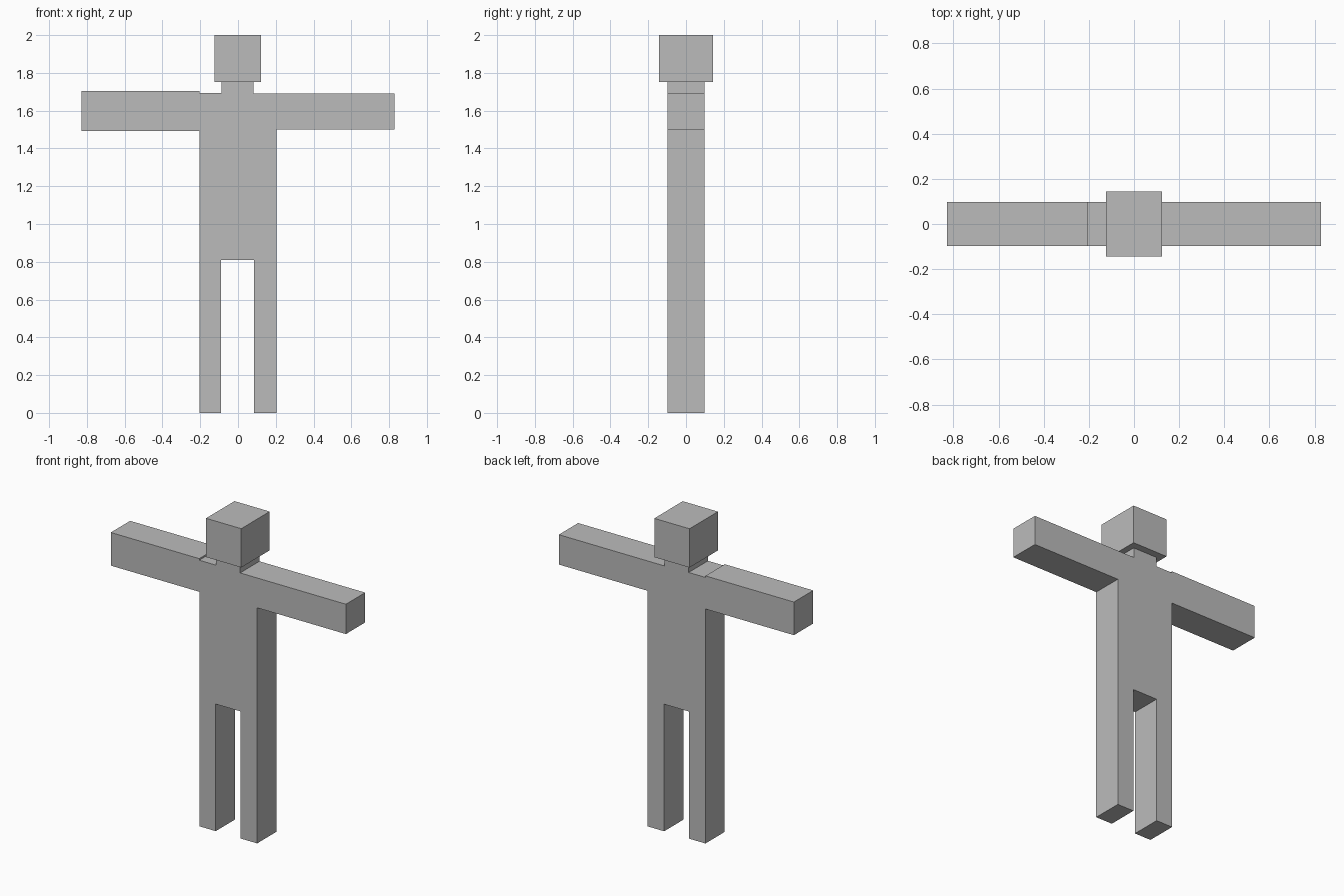
import bpy
import bmesh

cube = bpy.data.objects.get("Cube")
if cube:
    bpy.data.objects.remove(cube, do_unlink=True)

# One plain grey for the whole figure
GREY = (0.5, 0.5, 0.5, 1.0)
grey = bpy.data.materials.new("plain grey")
grey.use_nodes = True
grey.diffuse_color = GREY
grey.node_tree.nodes["Principled BSDF"].inputs["Base Color"].default_value = GREY


def slab(name, outline, half_depth):
    """Extrude a front-view outline (x, z) evenly to both sides of y = 0."""
    bm = bmesh.new()
    front = bm.faces.new([bm.verts.new((x, -half_depth, z)) for x, z in outline])
    back = bmesh.ops.extrude_face_region(bm, geom=[front], use_keep_orig=True)
    moved = [v for v in back["geom"] if isinstance(v, bmesh.types.BMVert)]
    bmesh.ops.translate(bm, verts=moved, vec=(0, 2 * half_depth, 0))
    bmesh.ops.recalc_face_normals(bm, faces=bm.faces)
    mesh = bpy.data.meshes.new(name)
    bm.to_mesh(mesh)
    bm.free()
    mesh.materials.append(grey)
    obj = bpy.data.objects.new(name, mesh)
    bpy.context.collection.objects.link(obj)
    return obj


# Body: legs, torso, outstretched arms and neck in one outline
right_side = [
    (-0.087, 1.753), (-0.087, 1.694),                    # neck, shoulder
    (-0.205, 1.694), (-0.205, 1.704),                    # small step up to arm
    (-0.828, 1.704), (-0.828, 1.493), (-0.205, 1.493),   # arm
    (-0.205, 0), (-0.089, 0), (-0.089, 0.809),           # leg
]
left_side = [
    (0.086, 0.809), (0.086, 0), (0.203, 0),              # leg
    (0.203, 1.5), (0.828, 1.5), (0.828, 1.69),           # arm
    (0.083, 1.69), (0.083, 1.753),                       # neck
]
slab("body", right_side + left_side, 0.097)

# Head: a block wider and deeper than the neck
slab("head", [(-0.125, 1.753), (0.123, 1.753), (0.123, 2), (-0.125, 2)], 0.143)
